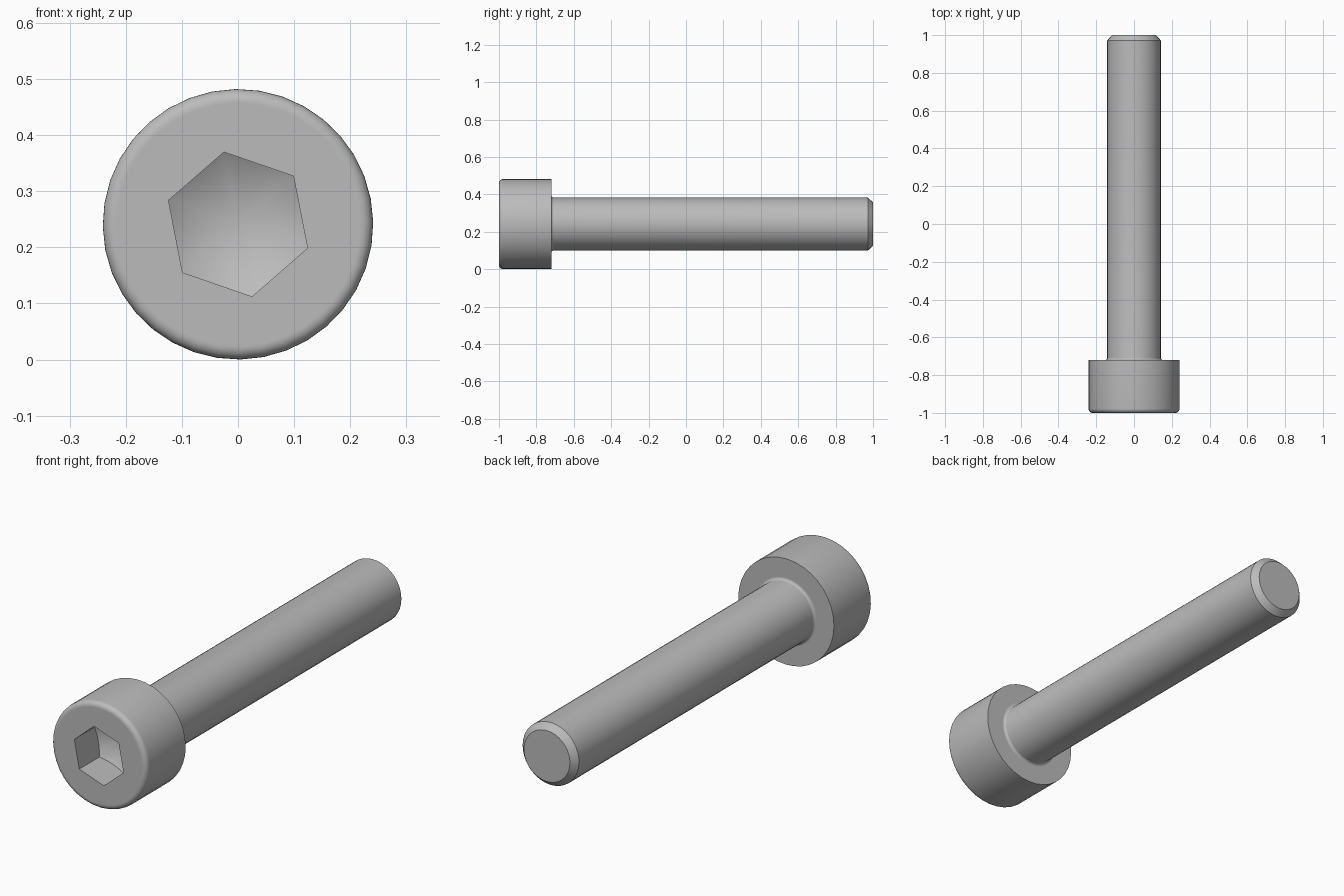
import bpy, bmesh
from math import sin, cos, pi, radians, tan

if "Cube" in bpy.data.objects:
    bpy.data.objects.remove(bpy.data.objects["Cube"], do_unlink=True)

SIDES = 36
TURN = radians(41)          # rotation of the hex socket about the axis
HEAD_R, SHAFT_R, HEX_R = 0.241, 0.142, 0.131
UNDERSIDE = -0.72           # y where head meets shaft
CONE = tan(radians(30))     # slope of the drilled socket bottom

steel = bpy.data.materials.new("grey steel")
steel.use_nodes = True
steel.diffuse_color = (0.5, 0.5, 0.5, 1)
steel.node_tree.nodes["Principled BSDF"].inputs["Base Color"].default_value = (0.5, 0.5, 0.5, 1)


def circle(radius, y):
    """Ring of points around the y axis."""
    return [(radius * cos(TURN + 2 * pi * i / SIDES), y,
             HEAD_R + radius * sin(TURN + 2 * pi * i / SIDES)) for i in range(SIDES)]


def hexagon(y, slope=0.0):
    """Hexagonal ring; slope pushes the flats deeper to follow the cone."""
    ring = []
    for i in range(SIDES):
        a = 2 * pi * i / SIDES
        r = HEX_R * cos(pi / 6) / cos(a % (pi / 3) - pi / 6)
        ring.append((r * cos(TURN + a), y + (HEX_R - r) * slope, HEAD_R + r * sin(TURN + a)))
    return ring


def arc(radius, y, size, start, steps=6):
    """Quarter-round profile of rings about the given centre."""
    angles = [radians(start + 90 * k / steps) for k in range(steps + 1)]
    return [circle(radius + size * cos(a), y + size * sin(a)) for a in angles]


def loft(name, rings, start_tip=None, end_tip=None):
    """Skin consecutive rings, with optional centre points closing the ends."""
    bm = bmesh.new()
    loops = [[bm.verts.new(p) for p in ring] for ring in rings]
    pairs = [(i, (i + 1) % SIDES) for i in range(SIDES)]
    for a, b in zip(loops, loops[1:]):
        for i, j in pairs:
            bm.faces.new((a[i], b[i], b[j], a[j]))
    if start_tip is not None:
        tip = bm.verts.new((0, start_tip, HEAD_R))
        for i, j in pairs:
            bm.faces.new((tip, loops[0][i], loops[0][j]))
    if end_tip is not None:
        tip = bm.verts.new((0, end_tip, HEAD_R))
        for i, j in pairs:
            bm.faces.new((loops[-1][i], tip, loops[-1][j]))
    mesh = bpy.data.meshes.new(name)
    bm.to_mesh(mesh)
    bm.free()
    mesh.materials.append(steel)
    obj = bpy.data.objects.new(name, mesh)
    bpy.context.collection.objects.link(obj)
    bpy.ops.object.select_all(action='DESELECT')
    obj.select_set(True)
    bpy.context.view_layer.objects.active = obj
    bpy.ops.object.shade_smooth_by_angle(angle=radians(30))
    return obj


# Head: coned socket floor, hex walls, front face, rounded rim, side, underside
rim = 0.022
floor = -0.855
fillet = 0.012
head_rings = [hexagon(floor, CONE), hexagon(-1), circle(HEAD_R - rim - 0.003, -1)]
head_rings += arc(HEAD_R - rim, -1 + rim, rim, -90)
head_rings += [circle(HEAD_R, UNDERSIDE), circle(SHAFT_R + fillet + 0.003, UNDERSIDE),
               circle(SHAFT_R + fillet, UNDERSIDE)]
loft("socket_head", head_rings, start_tip=floor + HEX_R * CONE)

# Shaft: fillet under the head, plain cylinder, chamfered tip
shaft_rings = arc(SHAFT_R + fillet, UNDERSIDE + fillet, fillet, 180)[::-1]
shaft_rings += [circle(SHAFT_R, 0.972), circle(0.116, 1)]
loft("shaft", shaft_rings, end_tip=1)
